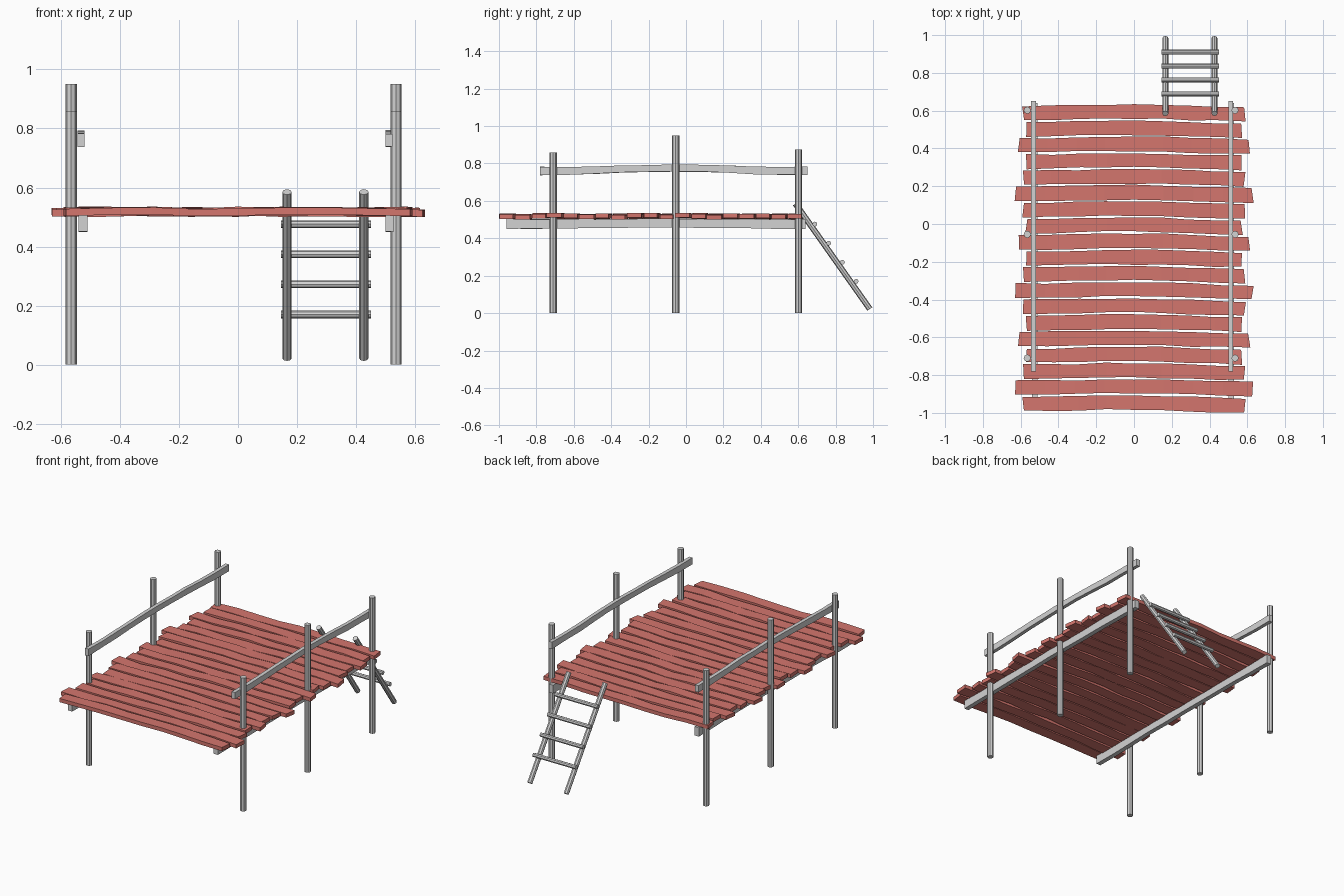
import bpy, bmesh, math, random
from mathutils import Vector

random.seed(4)
cube = bpy.data.objects.get("Cube")
if cube:
    bpy.data.objects.remove(cube, do_unlink=True)


def material(name, rgb):
    mat = bpy.data.materials.new(name)
    mat.use_nodes = True
    colour = (*rgb, 1)
    mat.diffuse_color = colour
    mat.node_tree.nodes["Principled BSDF"].inputs["Base Color"].default_value = colour
    return mat


red = material("red planks", (0.66, 0.18, 0.155))
grey = material("grey wood", (0.65, 0.65, 0.65))


def finish(name, bm, mat):
    bmesh.ops.recalc_face_normals(bm, faces=bm.faces)
    mesh = bpy.data.meshes.new(name)
    bm.to_mesh(mesh)
    bm.free()
    mesh.materials.append(mat)
    obj = bpy.data.objects.new(name, mesh)
    bpy.context.collection.objects.link(obj)
    return obj


def board(name, stations, mat):
    """Loft a rectangular section; each station is (centre, half side, half height)."""
    bm = bmesh.new()
    rings = []
    for centre, side, up in stations:
        corners = (-side - up, side - up, side + up, up - side)
        rings.append([bm.verts.new(centre + c) for c in corners])
    for a, b in zip(rings, rings[1:]):
        for i in range(4):
            j = (i + 1) % 4
            bm.faces.new((a[i], a[j], b[j], b[i]))
    bm.faces.new(rings[0])
    bm.faces.new(rings[-1])
    return finish(name, bm, mat)


def pole(name, start, end, radius):
    """Eight-sided pole between two points."""
    start, end = Vector(start), Vector(end)
    axis = end - start
    bm = bmesh.new()
    bmesh.ops.create_cone(bm, cap_ends=True, segments=8, radius1=radius,
                          radius2=radius, depth=axis.length)
    obj = finish(name, bm, grey)
    obj.location = (start + end) / 2
    obj.rotation_euler = axis.to_track_quat("Z", "Y").to_euler()
    return obj


def jitter(amount):
    return random.uniform(-amount, amount)


# Deck planks: lengths repeat in a cycle of six, edges are uneven
half_lengths = [0.587, 0.57, 0.61, 0.57, 0.585, 0.628]
for n in range(19):
    half = half_lengths[n % 6]
    y = 0.59 - n * 0.0856
    z = 0.518 + jitter(0.003)
    stations = []
    for k in range(9):
        t = k / 4 - 1
        bend = 0.006 * math.cos(t * 3) - 0.004 * t
        centre = Vector((t * half, y + bend + jitter(0.002), z + jitter(0.004)))
        width = 0.0375 + jitter(0.003)
        slant = jitter(0.006) if k in (0, 8) else 0
        stations.append((centre, Vector((slant, width, 0)), Vector((0, 0, 0.012))))
    board(f"deck_plank_{n + 1}", stations, red)


def long_beam(name, x, y0, y1, z, arch, half_width, half_height):
    """Uneven timber running front to back."""
    stations = []
    for k in range(11):
        t = k / 5 - 1
        centre = Vector((x, y0 + (y1 - y0) * k / 10,
                         z + arch * math.cos(t * math.pi) + jitter(0.002)))
        tall = half_height * (0.84 + 0.16 * t * t + jitter(0.06))
        stations.append((centre, Vector((half_width, 0, 0)), Vector((0, 0, tall))))
    board(name, stations, grey)


# Posts, handrails and supporting beams on both sides
for side, post_x, rail_x, beam_x in (("right", -0.565, -0.532, -0.525),
                                     ("left", 0.535, 0.512, 0.514)):
    for place, y, top in (("front", -0.71, 0.86), ("middle", -0.055, 0.95),
                          ("back", 0.602, 0.875)):
        pole(f"{side}_{place}_post", (post_x, y, 0), (post_x, y, top), 0.019)
    long_beam(f"{side}_handrail", rail_x, -0.78, 0.65, 0.767, 0.008, 0.012, 0.022)
    long_beam(f"{side}_beam", beam_x, -0.96, 0.64, 0.479, 0.002, 0.015, 0.027)

# Ladder at the back
for name, x in (("right", 0.166), ("left", 0.426)):
    pole(f"ladder_{name}_rail", (x, 0.585, 0.585), (x, 0.983, 0.022), 0.016)
for n in range(4):
    y, z = 0.689 + n * 0.0735, 0.476 - n * 0.102
    pole(f"ladder_rung_{n + 1}", (0.145, y, z), (0.45, y, z), 0.013)
